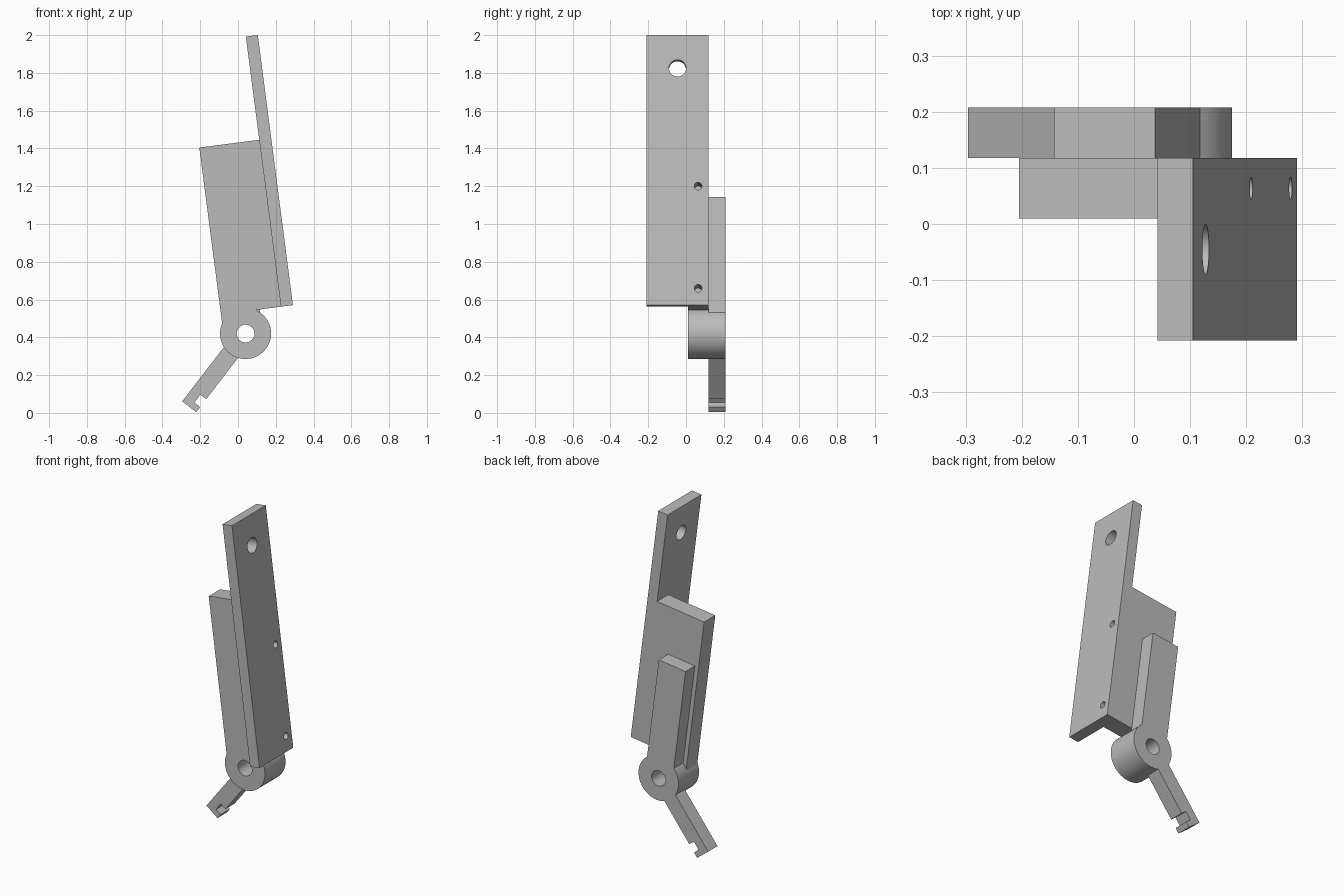
import bpy, bmesh
from math import radians, sin, cos, atan2, hypot, sqrt
from mathutils import Matrix, Vector

cube = bpy.data.objects.get("Cube")
if cube:
    bpy.data.objects.remove(cube, do_unlink=True)

# Everything is drawn in a tilted frame whose origin is the pivot centre
PIVOT = Matrix.Translation((0.04, 0, 0.42)) @ Matrix.Rotation(radians(-7.4), 4, 'Y')
HUB_R, BORE_R = 0.135, 0.047
Y_FRONT, Y_BODY, Y_SEAM, Y_BACK = -0.208, 0.01, 0.118, 0.208

grey = bpy.data.materials.new("plain grey")
grey.use_nodes = True
grey.diffuse_color = (0.5, 0.5, 0.5, 1)
grey.node_tree.nodes["Principled BSDF"].inputs["Base Color"].default_value = (0.5, 0.5, 0.5, 1)


def finish(name, bm):
    bmesh.ops.recalc_face_normals(bm, faces=bm.faces)
    mesh = bpy.data.meshes.new(name)
    bm.to_mesh(mesh)
    bm.free()
    mesh.materials.append(grey)
    obj = bpy.data.objects.new(name, mesh)
    obj.matrix_world = PIVOT
    bpy.context.collection.objects.link(obj)
    return obj


def extrude_profile(name, points, y0, y1):
    bm = bmesh.new()
    face = bm.faces.new([bm.verts.new((x, y0, z)) for x, z in points])
    new = bmesh.ops.extrude_face_region(bm, geom=[face])["geom"]
    bmesh.ops.translate(bm, vec=(0, y1 - y0, 0),
                        verts=[g for g in new if isinstance(g, bmesh.types.BMVert)])
    return finish(name, bm)


def drill(obj, centre, radius, depth, axis):
    bm = bmesh.new()
    turn = Matrix.Rotation(radians(90), 4, 'X' if axis == 'Y' else 'Y')
    bmesh.ops.create_cone(bm, cap_ends=True, segments=40, radius1=radius, radius2=radius,
                          depth=depth, matrix=Matrix.Translation(centre) @ turn)
    cutter = finish("drill", bm)
    cutter.hide_render = True
    mod = obj.modifiers.new("hole", 'BOOLEAN')
    mod.operation, mod.solver, mod.object = 'DIFFERENCE', 'EXACT', cutter
    bpy.context.view_layer.objects.active = obj
    bpy.ops.object.modifier_apply(modifier=mod.name)
    bpy.data.objects.remove(cutter, do_unlink=True)


def hub_arc(start, end):
    # Clockwise arc on the hub rim, both end points included
    a, b = (atan2(p[1], p[0]) for p in (start, end))
    while b > a:
        b -= radians(360)
    n = max(4, int((a - b) / radians(5)))
    return [(HUB_R * cos(a + (b - a) * i / n), HUB_R * sin(a + (b - a) * i / n))
            for i in range(n + 1)]


def on_rim(x, side=1):
    return (x, side * sqrt(HUB_R ** 2 - x ** 2))


# Mounting plate
plate = extrude_profile("mounting_plate",
                        [(0.204, 0.117), (0.268, 0.117), (0.268, 1.559), (0.204, 1.559)],
                        Y_FRONT, Y_SEAM)

# Body with hub
body = extrude_profile("body",
                       [(-0.116, 1.008), (0.204, 1.008), (0.204, 0.117)]
                       + hub_arc((0.068, 0.117), on_rim(-0.116)),
                       Y_BODY, Y_SEAM)

# Lever: upper arm, hub and notched lower arm turned by 45 degrees
turn = Matrix.Rotation(radians(-45), 2)
w, notch = 0.047, 0.008
lower = [on_rim(w, -1), (w, -0.402), (notch, -0.402), (notch, -0.455),
         (w, -0.455), (w, -0.489), (-w, -0.489), on_rim(-w, -1)]
lower = [tuple(turn @ Vector(p)) for p in lower]
arm = 0.091
lever = extrude_profile("lever",
                        [(-arm, 0.718), (arm, 0.718)]
                        + hub_arc(on_rim(arm), lower[0]) + lower[1:-1]
                        + hub_arc(lower[-1], on_rim(-arm)),
                        Y_SEAM, Y_BACK)

# Pivot bore, hanging hole and screw holes
for part in (body, lever):
    drill(part, (0, 0.1, 0), BORE_R, 0.6, 'Y')
drill(plate, (0.236, -0.045, 1.382), 0.045, 0.2, 'X')
for height in (0.207, 0.752):
    for part in (plate, body):
        drill(part, (0.22, 0.064, height), 0.02, 0.2, 'X')

# Smooth bores and hub, sharp edges elsewhere
bpy.ops.object.select_all(action='DESELECT')
for part in (plate, body, lever):
    part.select_set(True)
bpy.context.view_layer.objects.active = body
bpy.ops.object.shade_smooth_by_angle(angle=radians(30))
